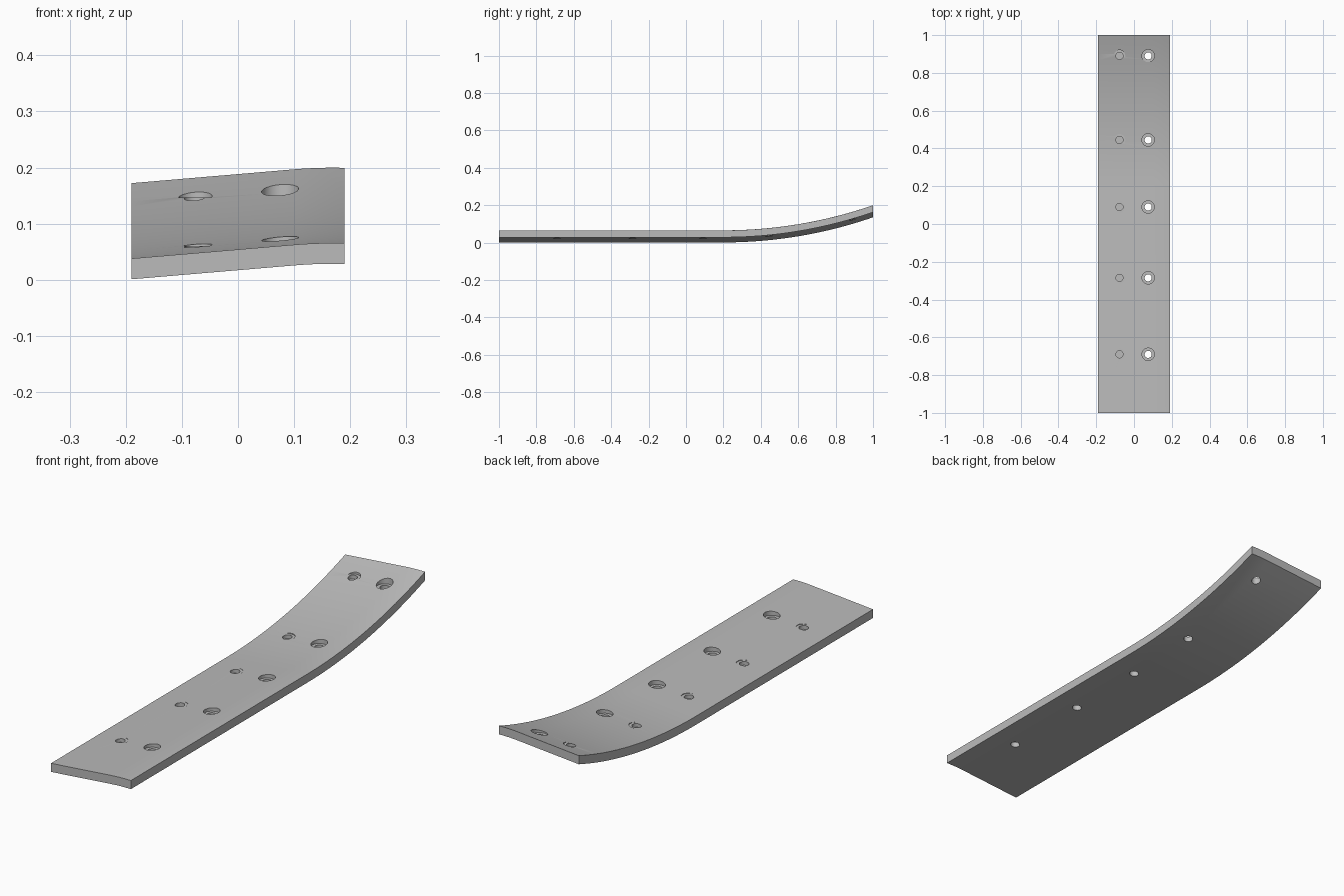
import bpy, bmesh, math

cube = bpy.data.objects.get("Cube")
if cube:
    bpy.data.objects.remove(cube, do_unlink=True)

THICK = 0.037
HALF_W = 0.19
BEND_Y = 0.2       # where the strip starts to curl upward
BEND_R = 2.45
ROLL_X = 0.1       # where the sideways tilt starts to level off
TILT = 0.085


def underside(x, y):
    """Height of the lower surface: tilted across, curling up along the length."""
    z = 0.001 + TILT * (x + HALF_W)
    if x > ROLL_X:
        z -= 0.62 * (x - ROLL_X) ** 2
    if y > BEND_Y:
        z += BEND_R - math.sqrt(BEND_R ** 2 - (y - BEND_Y) ** 2)
    return z


def topside(x, y):
    return underside(x, y) + THICK


grey = bpy.data.materials.new("plain grey")
grey.use_nodes = True
colour = (0.5, 0.5, 0.5, 1)
grey.diffuse_color = colour
grey.node_tree.nodes["Principled BSDF"].inputs["Base Color"].default_value = colour

# Curved strip: a sheet of cross-sections, extruded straight up
xs = [-HALF_W] + [ROLL_X + (HALF_W - ROLL_X) * i / 8 for i in range(9)]
ys = [-1] + [BEND_Y + (1 - BEND_Y) * i / 24 for i in range(25)]
bm = bmesh.new()
rows = [[bm.verts.new((x, y, underside(x, y))) for x in xs] for y in ys]
for a, b in zip(rows, rows[1:]):
    for i in range(len(xs) - 1):
        bm.faces.new((a[i], a[i + 1], b[i + 1], b[i]))
top = bmesh.ops.extrude_face_region(bm, geom=bm.faces[:])["geom"]
bmesh.ops.translate(bm, vec=(0, 0, THICK),
                    verts=[v for v in top if isinstance(v, bmesh.types.BMVert)])
bmesh.ops.recalc_face_normals(bm, faces=bm.faces[:])
mesh = bpy.data.meshes.new("curved_strip")
bm.to_mesh(mesh)
bm.free()
strip = bpy.data.objects.new("curved_strip", mesh)
bpy.context.collection.objects.link(strip)
mesh.materials.append(grey)


def drill(x, y, radius, low, high):
    """Cut an upright round hole between two heights."""
    bpy.ops.mesh.primitive_cylinder_add(vertices=32, radius=radius, depth=high - low,
                                        location=(x, y, (low + high) / 2))
    cutter = bpy.context.object
    cutter.name = "hole_cutter"
    cutter.hide_render = True
    cutter.data.materials.append(grey)
    bpy.context.view_layer.objects.active = strip
    mod = strip.modifiers.new("hole", "BOOLEAN")
    mod.operation = "DIFFERENCE"
    mod.solver = "EXACT"
    mod.object = cutter
    bpy.ops.object.modifier_apply(modifier=mod.name)
    bpy.data.objects.remove(cutter, do_unlink=True)


# Screw holes: counterbored through holes on one side, shallow blind holes on the other
for y in (-0.69, -0.285, 0.09, 0.445, 0.89):
    z = topside(0.075, y)
    drill(0.075, y, 0.033, z - 0.016, z + 0.1)
    drill(0.075, y, 0.019, z - 0.1, z + 0.1)
    z = topside(-0.077, y)
    drill(-0.077, y, 0.031, z, z + 0.1)
    drill(-0.077, y, 0.019, z - 0.016, z + 0.1)

bpy.ops.object.select_all(action="DESELECT")
strip.select_set(True)
bpy.context.view_layer.objects.active = strip
bpy.ops.object.shade_smooth_by_angle(angle=math.radians(30))
